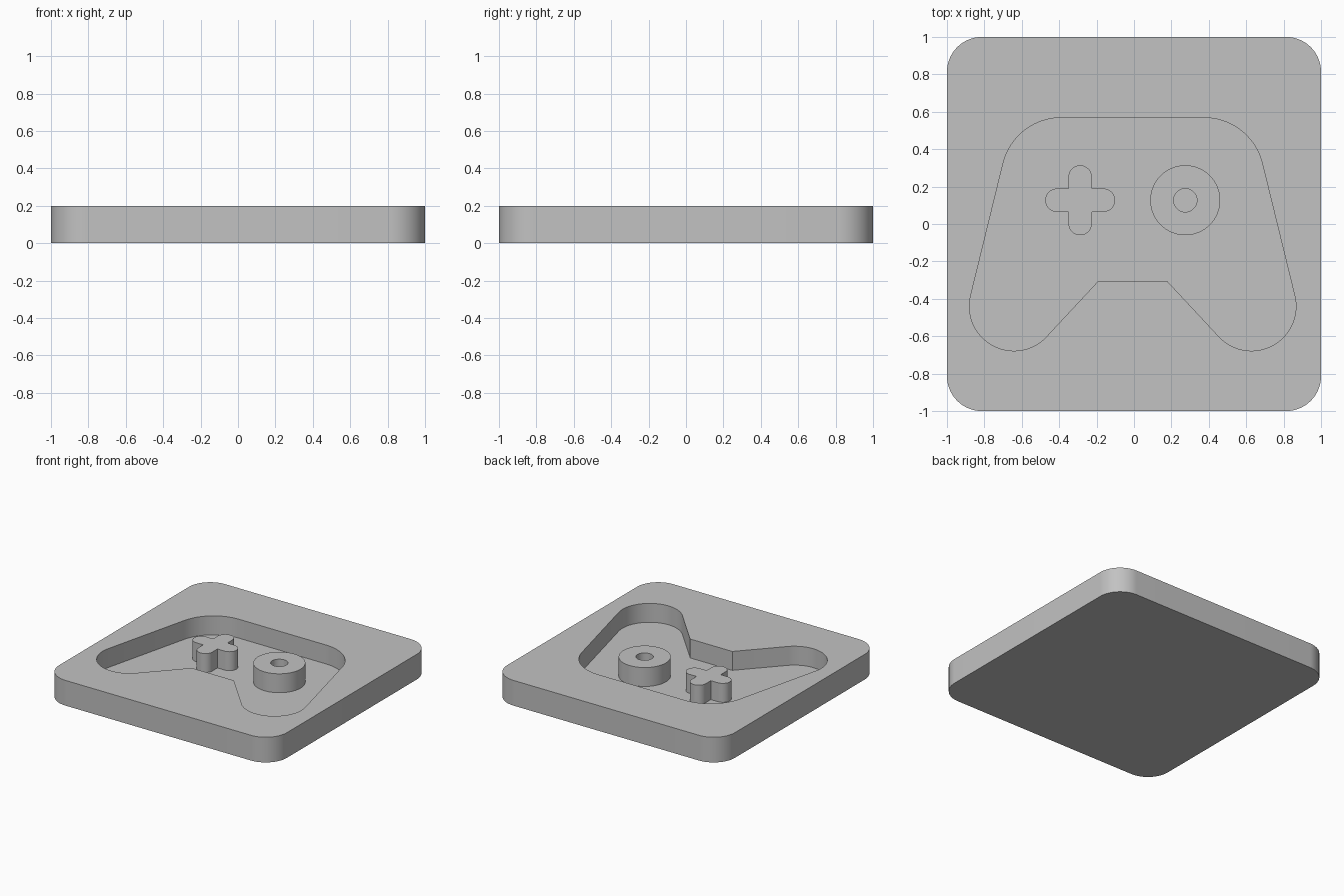
import bpy
import bmesh
from math import cos, sin, radians

HEIGHT, FLOOR = 0.20, 0.05
OFFSET_X = -0.007

cube = bpy.data.objects.get("Cube")
if cube:
    bpy.data.objects.remove(cube, do_unlink=True)

grey = bpy.data.materials.new("plain grey")
grey.use_nodes = True
colour = (0.54, 0.54, 0.54, 1)
grey.diffuse_color = colour
grey.node_tree.nodes["Principled BSDF"].inputs["Base Color"].default_value = colour


def arc(cx, cy, r, start, end, steps=20):
    angles = [radians(start + (end - start) * i / steps) for i in range(steps + 1)]
    return [(cx + r * cos(a), cy + r * sin(a)) for a in angles]


def circle(cx, cy, r, steps=64):
    return arc(cx, cy, r, 0, 360, steps)[:-1]


def prism(name, outline, bottom, top):
    """Extrude a counter-clockwise outline between two heights."""
    bm = bmesh.new()
    face = bm.faces.new([bm.verts.new((x, y, bottom)) for x, y in outline])
    extruded = bmesh.ops.extrude_face_region(bm, geom=[face], use_keep_orig=True)
    for v in extruded["geom"]:
        if isinstance(v, bmesh.types.BMVert):
            v.co.z = top
    bmesh.ops.recalc_face_normals(bm, faces=bm.faces)
    mesh = bpy.data.meshes.new(name)
    bm.to_mesh(mesh)
    bm.free()
    mesh.materials.append(grey)
    obj = bpy.data.objects.new(name, mesh)
    bpy.context.collection.objects.link(obj)
    return obj


def activate(obj):
    bpy.ops.object.select_all(action="DESELECT")
    obj.select_set(True)
    bpy.context.view_layer.objects.active = obj


def cut(obj, cutter):
    cutter.hide_render = True
    mod = obj.modifiers.new("cut", "BOOLEAN")
    mod.operation, mod.solver, mod.object = "DIFFERENCE", "EXACT", cutter
    activate(obj)
    bpy.ops.object.modifier_apply(modifier=mod.name)
    bpy.data.objects.remove(cutter, do_unlink=True)


# Square plate with rounded corners
r = 0.187
c = 1 - r
outline = []
for i, (sx, sy) in enumerate([(1, 1), (-1, 1), (-1, -1), (1, -1)]):
    outline += arc(sx * c, sy * c, r, 90 * i, 90 * i + 90)
plate = prism("plate", outline, 0, HEIGHT)

# Gamepad-shaped recess: left half of the outline, then its mirror
half = arc(-0.382, 0.248, 0.32, 90, 166)
half += arc(-0.635, -0.44, 0.238, 166, 315, 32)
half.append((-0.185, -0.306))
shape = half + [(-x, y) for x, y in reversed(half)]
recess = [(x + OFFSET_X, y) for x, y in shape]
cut(plate, prism("recess_cutter", recess, FLOOR, HEIGHT + 0.1))

# Directional pad: four round-ended arms with sharp inner corners
px, py, w, reach = -0.281 + OFFSET_X, 0.127, 0.0625, 0.187
cross = []
for i in range(4):
    a = radians(90 * i)
    arm = arc(reach - w, 0, w, -90, 90, 16) + [(w, w)]
    cross += [(px + x * cos(a) - y * sin(a), py + x * sin(a) + y * cos(a)) for x, y in arm]
pad = prism("directional_pad", cross, FLOOR, HEIGHT)

# Round button ring with a centre hole
bx = 0.281 + OFFSET_X
ring = prism("button_ring", circle(bx, py, 0.187), FLOOR, HEIGHT)
cut(ring, prism("hole_cutter", circle(bx, py, 0.0625, 40), FLOOR - 0.02, HEIGHT + 0.1))

for obj in (plate, pad, ring):
    activate(obj)
    bpy.ops.object.shade_smooth_by_angle(angle=radians(30))
